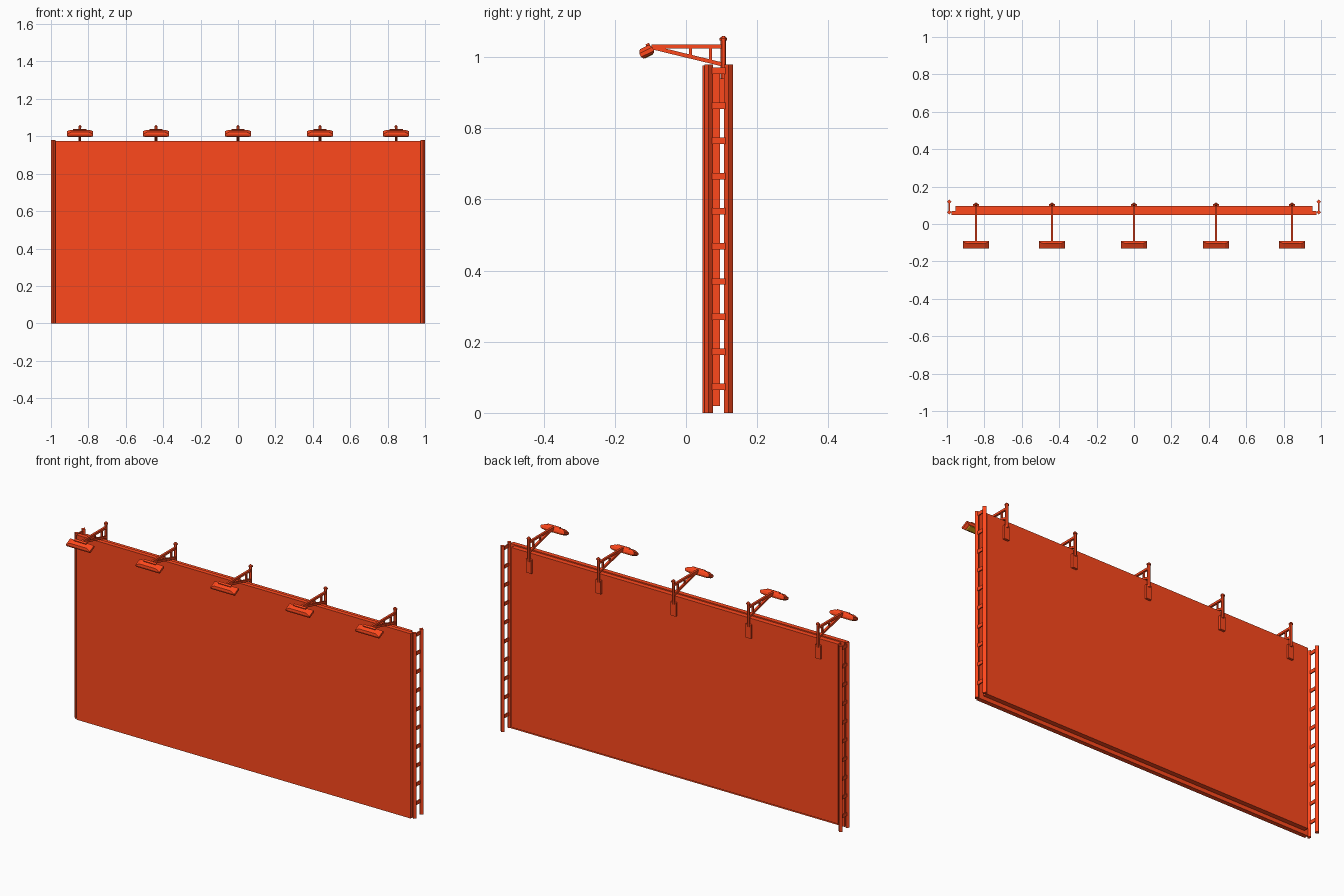
import bpy, bmesh, math
from mathutils import Vector, Matrix

if "Cube" in bpy.data.objects:
    bpy.data.objects.remove(bpy.data.objects["Cube"])

def material(name, rgb):
    m = bpy.data.materials.new(name)
    m.diffuse_color = (*rgb, 1)
    m.use_nodes = True
    m.node_tree.nodes["Principled BSDF"].inputs["Base Color"].default_value = m.diffuse_color
    return m

PAINT = material("red_paint", (1.0, 0.065, 0.012))
LENS = material("yellow_lens", (0.7, 0.4, 0.01))

def finish(name, bm, mat=PAINT):
    bmesh.ops.recalc_face_normals(bm, faces=bm.faces)
    me = bpy.data.meshes.new(name)
    bm.to_mesh(me)
    bm.free()
    me.materials.append(mat)
    ob = bpy.data.objects.new(name, me)
    bpy.context.collection.objects.link(ob)
    return ob

def add_box(bm, lo, hi):
    lo, hi = Vector(lo), Vector(hi)
    m = Matrix.Translation((lo + hi) / 2) @ Matrix.Diagonal((*(hi - lo), 1))
    bmesh.ops.create_cube(bm, size=1, matrix=m)

def box(name, lo, hi):
    bm = bmesh.new()
    add_box(bm, lo, hi)
    return finish(name, bm)

def add_bar(bm, a, b, r, sides=6, r2=None, spin=0.0):
    a, b = Vector(a), Vector(b)
    d = b - a
    rot = d.to_track_quat('Z', 'Y').to_matrix().to_4x4()
    bmesh.ops.create_cone(bm, cap_ends=True, segments=sides, radius1=r,
                          radius2=r if r2 is None else r2, depth=d.length,
                          matrix=Matrix.Translation((a + b) / 2) @ rot @ Matrix.Rotation(spin, 4, 'Z'))

def add_loft(bm, loops, matrix):
    # stacked rectangles: half x, half y, height
    rings = [[bm.verts.new(matrix @ Vector((sx * hx, sy * hy, z)))
              for sx, sy in ((1, 1), (-1, 1), (-1, -1), (1, -1))]
             for hx, hy, z in loops]
    for lo, hi in zip(rings, rings[1:]):
        for i in range(4):
            j = (i + 1) % 4
            bm.faces.new((lo[i], lo[j], hi[j], hi[i]))
    bm.faces.new(rings[0])
    bm.faces.new(rings[-1])

# Display panel and backing
box("front_panel", (-0.976, 0.047, 0), (0.976, 0.07, 0.976))
box("backing_panel", (-0.955, 0.07, 0.02), (0.955, 0.095, 0.97))

# Side ladders with diamond-section posts
for side, s in (("left", -1), ("right", 1)):
    x = s * 0.988
    for pos, y in (("front", 0.0635), ("rear", 0.1195)):
        bm = bmesh.new()
        add_bar(bm, (x, y, 0), (x, y, 0.979), 0.012, 4)
        finish(f"{side}_{pos}_post", bm)
    bm = bmesh.new()
    for i in range(10):
        z = 0.073 + i * 0.0988
        add_box(bm, (x - 0.003, 0.071, z - 0.009), (x + 0.003, 0.112, z + 0.009))
    finish(f"{side}_rungs", bm)

# Lamps on bracket arms
for n, x in enumerate((-0.845, -0.4385, 0, 0.4385, 0.845), 1):
    box(f"mount_plate_{n}", (x - 0.015, 0.094, 0.868), (x + 0.015, 0.107, 0.94))

    bm = bmesh.new()
    add_bar(bm, (x, 0.105, 0.93), (x, 0.105, 1.048), 0.008)
    add_bar(bm, (x, 0.105, 1.047), (x, 0.105, 1.053), 0.0105)
    add_bar(bm, (x, 0.105, 1.053), (x, 0.105, 1.06), 0.0105, r2=0.003)
    finish(f"lamp_pole_{n}", bm)

    bm = bmesh.new()
    q = math.pi / 4
    add_bar(bm, (x, 0.105, 1.03), (x, -0.097, 1.03), 0.0078, 4, spin=q)
    add_bar(bm, (x, 0.105, 0.979), (x, -0.097, 1.028), 0.0078, 4, spin=q)
    add_bar(bm, (x, 0.069, 0.99), (x, 0.069, 1.03), 0.0055, 4, spin=q)
    add_bar(bm, (x, 0.013, 1.003), (x, 0.013, 1.03), 0.0055, 4, spin=q)
    finish(f"bracket_arm_{n}", bm)

    # tilted housing, hinge and lens
    tilt = Matrix.Translation((x, -0.1115, 1.0165)) @ Matrix.Rotation(math.radians(26), 4, 'X')
    bm = bmesh.new()
    add_loft(bm, [(0.06, 0.016, -0.0145), (0.07, 0.0205, -0.008),
                  (0.07, 0.0205, 0.003), (0.048, 0.014, 0.013)], tilt)
    finish(f"lamp_housing_{n}", bm)
    hinge = box(f"lamp_hinge_{n}", (-0.036, 0.006, 0.009), (0.036, 0.017, 0.018))
    hinge.matrix_world = tilt
    bm = bmesh.new()
    add_loft(bm, [(0.05, 0.012, -0.0165), (0.056, 0.015, -0.0135)], tilt)
    finish(f"lamp_lens_{n}", bm, LENS)
